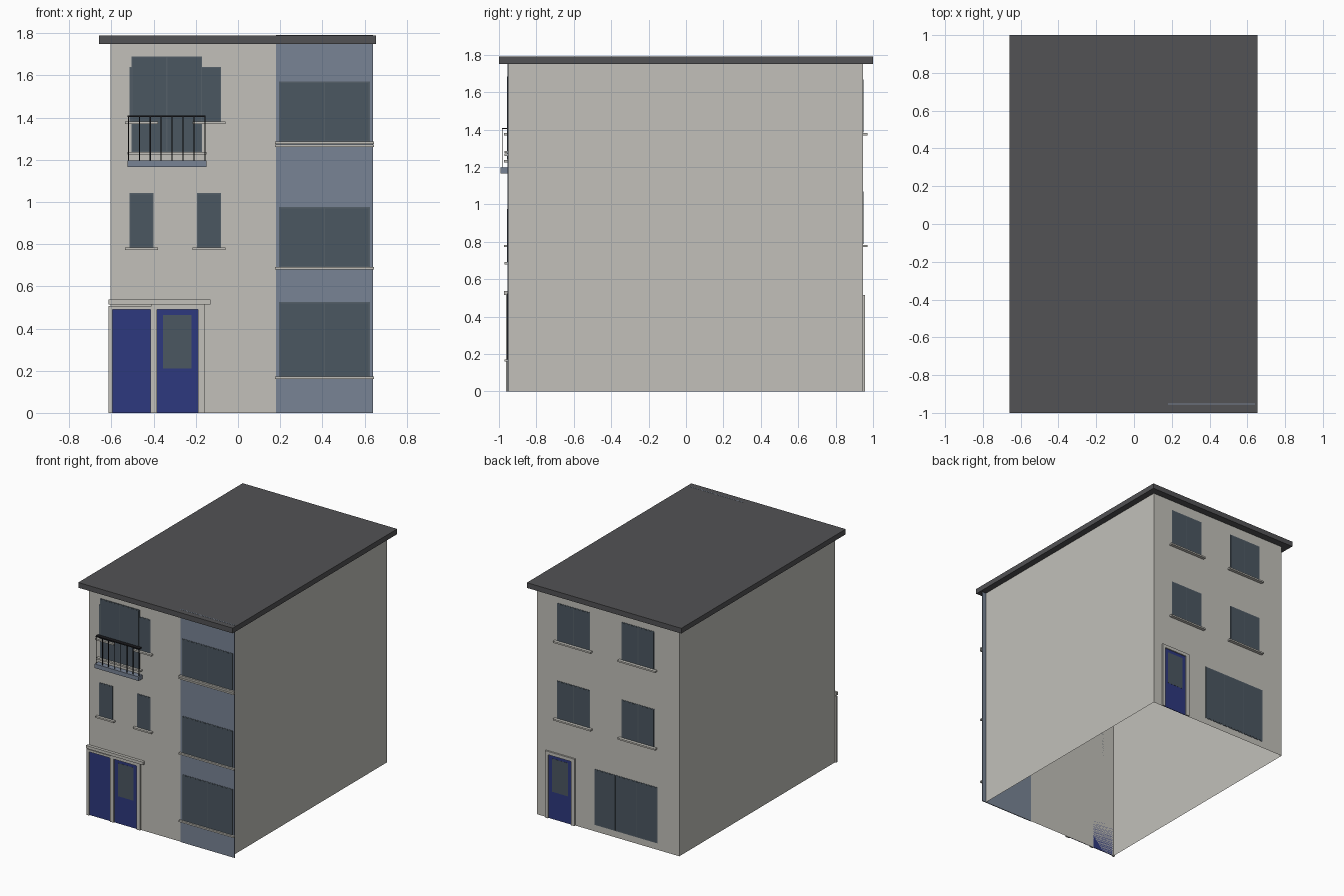
import bpy, bmesh

if "Cube" in bpy.data.objects:
    bpy.data.objects.remove(bpy.data.objects["Cube"])

def mat(name, r, g, b):
    m = bpy.data.materials.new(name)
    m.diffuse_color = (r, g, b, 1)
    m.use_nodes = True
    m.node_tree.nodes["Principled BSDF"].inputs["Base Color"].default_value = m.diffuse_color
    return m

WALL = mat("wall_stone", 0.54, 0.53, 0.49)
ROOF = mat("roof_dark", 0.085, 0.085, 0.09)
SLATE = mat("bay_slate", 0.19, 0.23, 0.30)
GLASS = mat("glass", 0.07, 0.095, 0.12)
FRAME = mat("window_frame", 0.09, 0.115, 0.14)
BLUE = mat("door_blue", 0.027, 0.04, 0.21)
BLACK = mat("iron", 0.01, 0.01, 0.012)

FRONT, BACK, BAY = (-0.95, -1), (0.945, 1), (-0.955, -1)   # wall plane y, outward direction

def box(name, x, y, z, material, open_bottom=False):
    """Axis-aligned box from (min, max) pairs."""
    bm = bmesh.new()
    bmesh.ops.create_cube(bm, size=1)
    for v in bm.verts:
        v.co = [min(r) if c < 0 else max(r) for c, r in zip(v.co, (x, y, z))]
    if open_bottom:
        bm.normal_update()
        bmesh.ops.delete(bm, geom=[f for f in bm.faces if f.normal.z < -0.9], context='FACES')
    me = bpy.data.meshes.new(name)
    bm.to_mesh(me)
    bm.free()
    me.materials.append(material)
    ob = bpy.data.objects.new(name, me)
    bpy.context.collection.objects.link(ob)
    return ob

def on_wall(name, wall, x, z, depth, material):
    """Box standing out from a wall plane by the given depth."""
    y, d = wall
    return box(name, x, (y, y + d * depth), z, material)

def window(name, wall, x, z, panes=1, depth=0.002):
    """Thin frame with equal glass panes set on it."""
    on_wall(name + "_frame", wall, x, z, depth, FRAME)
    b = 0.006
    step = (x[1] - x[0] - b) / panes
    for i in range(panes):
        x0 = x[0] + b + i * step
        on_wall(name + "_glass", wall, (x0, x0 + step - b), (z[0] + b, z[1] - b), depth + 0.001, GLASS)

def sill(name, wall, x, z, over=0.02, depth=0.022):
    on_wall(name, wall, (x[0] - over, x[1] + over), (z - 0.01, z + 0.002), depth, WALL)

def door(name, wall, x):
    """Blue door leaf with a glazed upper panel."""
    on_wall(name + "_leaf", wall, x, (0, 0.49), 0.004, BLUE)
    on_wall(name + "_glass", wall, (x[0] + 0.03, x[1] - 0.03), (0.21, 0.465), 0.005, GLASS)

def surround(name, wall, x, inner, top):
    """Two jambs and a head around an opening."""
    on_wall(name + "_jamb", wall, (x[0], inner[0]), (0, top), 0.013, WALL)
    on_wall(name + "_jamb", wall, (inner[1], x[1]), (0, top), 0.013, WALL)
    on_wall(name + "_head", wall, inner, (0.49, top), 0.013, WALL)

# Main shell (open underneath) and flat roof
box("house_walls", (-0.605, 0.605), (-0.95, 0.945), (0, 1.75), WALL, open_bottom=True)
box("roof_slab", (-0.66, 0.655), (-1, 1), (1.75, 1.79), ROOF)

# Slate cladding strip with three wide windows
box("bay_cladding", (0.18, 0.64), (-0.955, -0.949), (0, 1.791), SLATE)
for z0, z1 in ((0.17, 0.525), (0.69, 0.975), (1.285, 1.57)):
    window("bay_window", BAY, (0.195, 0.625), (z0, z1), 2)
    sill("bay_sill", BAY, (0.195, 0.625), z0, depth=0.016)
sill("bay_band", BAY, (0.195, 0.625), 1.27, depth=0.016)

# Narrow front windows
for z in (0.782, 1.38):
    for x in ((-0.515, -0.40), (-0.195, -0.08)):
        window("front_window", FRONT, x, (z, z + 0.26))
        sill("front_sill", FRONT, x, z)

# Balcony: glazed doors, slab, railing
window("balcony_door", FRONT, (-0.505, -0.17), (1.235, 1.69), 2, depth=0.005)
sill("balcony_sill", FRONT, (-0.505, -0.17), 1.235)
on_wall("balcony_slab", FRONT, (-0.525, -0.15), (1.165, 1.197), 0.043, SLATE)
box("balcony_handrail", (-0.523, -0.153), (-0.985, -0.955), (1.403, 1.41), BLACK)
for i in range(8):
    x = -0.52 + i * 0.052
    box("balcony_bar", (x - 0.0025, x + 0.0025), (-0.981, -0.979), (1.195, 1.405), BLACK)

# Front entrance: solid side panel, door and cornice
on_wall("entrance_panel", FRONT, (-0.595, -0.415), (0, 0.49), 0.004, BLUE)
door("front_door", FRONT, (-0.385, -0.19))
surround("panel_surround", FRONT, (-0.615, -0.41), (-0.595, -0.415), 0.507)
surround("front_door_surround", FRONT, (-0.41, -0.16), (-0.385, -0.19), 0.515)
on_wall("entrance_cornice", FRONT, (-0.615, -0.13), (0.515, 0.538), 0.022, WALL)

# Back wall: door, wide window, two floors of windows
door("back_door", BACK, (0.31, 0.505))
surround("back_door_surround", BACK, (0.28, 0.53), (0.31, 0.505), 0.515)
window("back_wide_window", BACK, (-0.42, 0.115), (0.05, 0.48), 3)
for z in (0.782, 1.38):
    for x in ((0.155, 0.435), (-0.395, -0.115)):
        window("back_window", BACK, x, (z, z + 0.293), 2)
        sill("back_sill", BACK, x, z, depth=0.025)
